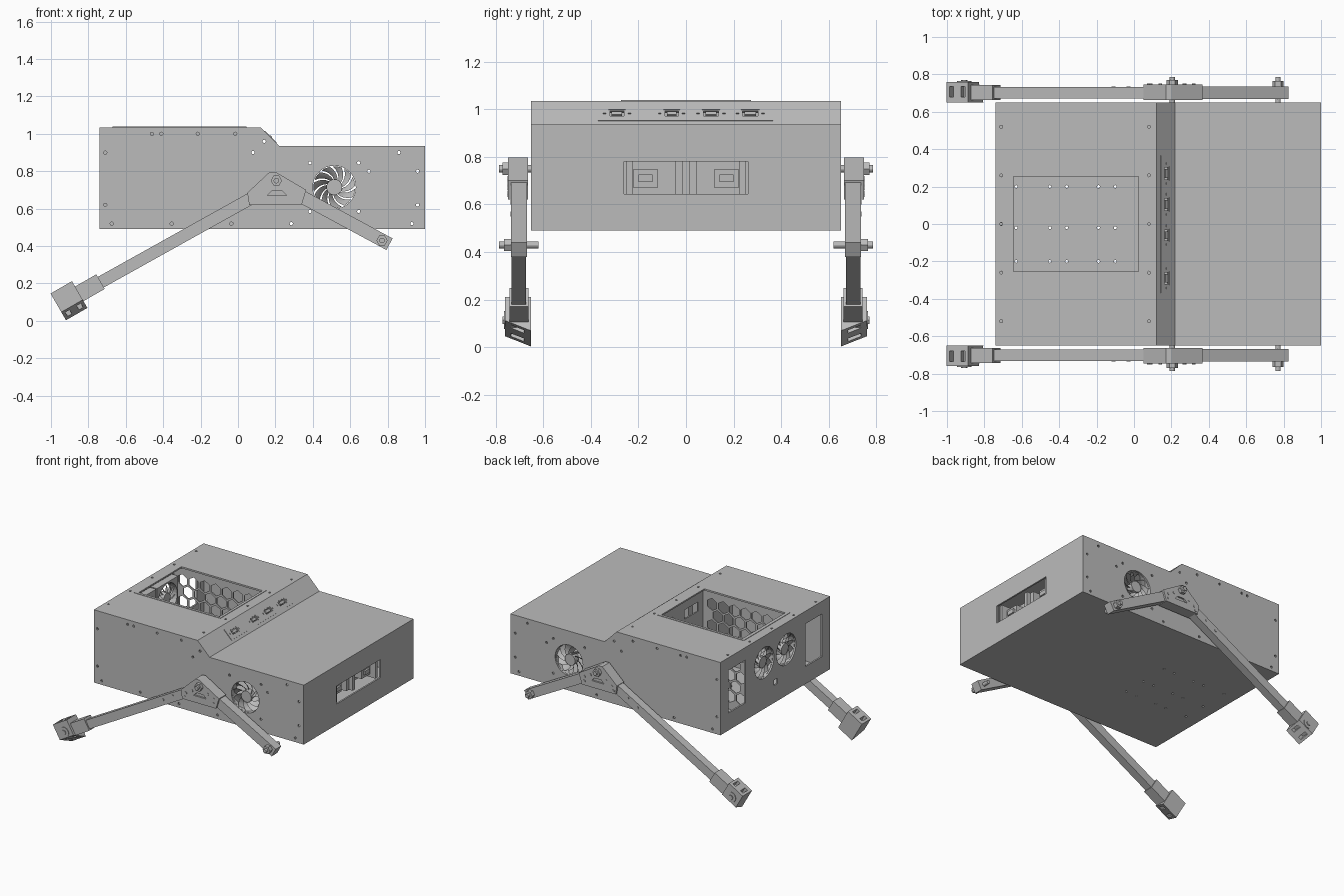
import bpy, bmesh
from math import sin, cos, pi
from mathutils import Vector

if "Cube" in bpy.data.objects:
    bpy.data.objects.remove(bpy.data.objects["Cube"])

grey = bpy.data.materials.new("sheet_metal_grey")
grey.use_nodes = True
colour = (0.5, 0.5, 0.5, 1)
grey.diffuse_color = colour
grey.node_tree.nodes["Principled BSDF"].inputs["Base Color"].default_value = colour

AXES = {"x": lambda u, v, w: (w, u, v),
        "y": lambda u, v, w: (u, w, v),
        "z": lambda u, v, w: (u, v, w)}


def prism(bm, pts, axis, a, b):
    """Extrude a 2D outline along an axis from a to b."""
    f = AXES[axis]
    lo = [bm.verts.new(f(u, v, a)) for u, v in pts]
    hi = [bm.verts.new(f(u, v, b)) for u, v in pts]
    bm.faces.new(lo)
    bm.faces.new(hi[::-1])
    n = len(pts)
    for i in range(n):
        j = (i + 1) % n
        bm.faces.new((lo[i], hi[i], hi[j], lo[j]))
    return lo, hi


def ring(u, v, r, n=24, turn=0.0):
    return [(u + r * cos(turn + 2 * pi * i / n), v + r * sin(turn + 2 * pi * i / n)) for i in range(n)]


def rect(u0, u1, v0, v1):
    return [(u0, v0), (u1, v0), (u1, v1), (u0, v1)]


def beam(p, q, width):
    """Outline of a straight bar between two points."""
    p, q = Vector(p), Vector(q)
    d = (q - p).normalized() * width / 2
    n = Vector((-d.y, d.x))
    return [tuple(p + n), tuple(p - n), tuple(q - n), tuple(q + n)]


def finish(bm, name):
    bmesh.ops.recalc_face_normals(bm, faces=bm.faces[:])
    mesh = bpy.data.meshes.new(name)
    bm.to_mesh(mesh)
    bm.free()
    mesh.materials.append(grey)
    ob = bpy.data.objects.new(name, mesh)
    bpy.context.collection.objects.link(ob)
    return ob


def part(name, *solids):
    bm = bmesh.new()
    for s in solids:
        prism(bm, *s)
    return finish(bm, name)


def cut(ob, solids):
    tool = part("cutter", *solids)
    tool.hide_render = True
    mod = ob.modifiers.new("cut", "BOOLEAN")
    mod.operation, mod.solver, mod.object = "DIFFERENCE", "EXACT", tool
    mod.use_self = True
    bpy.context.view_layer.objects.active = ob
    bpy.ops.object.modifier_apply(modifier=mod.name)
    bpy.data.objects.remove(tool)


def smooth(ob):
    bpy.ops.object.select_all(action="DESELECT")
    ob.select_set(True)
    bpy.context.view_layer.objects.active = ob
    bpy.ops.object.shade_smooth_by_angle()


def on_slope(s0, s1, h0, h1):
    """Outline lying on the sloped panel: s down the slope, h outwards."""
    k = 0.7071
    return [(0.12 + (s + h) * k, 1.035 + (h - s) * k) for s, h in rect(s0, s1, h0, h1)]


# Hollow stepped case
case = part("case", ([(-0.74, 0.49), (1, 0.49), (1, 0.935), (0.22, 0.935), (0.12, 1.035), (-0.74, 1.035)],
                     "y", -0.65, 0.65))
cut(case, [([(-0.728, 0.502), (0.988, 0.502), (0.988, 0.923), (0.215, 0.923), (0.115, 1.023), (-0.728, 1.023)],
            "y", -0.638, 0.638)])

ports = [(-0.29, 0.03), (-0.06, 0.028), (0.105, 0.032), (0.27, 0.032)]
holes = [(rect(-0.65, 0.03, -0.258, 0.258), "z", 1.0, 1.1),
         (rect(-0.26, 0.26, 0.645, 0.78), "x", 0.95, 1.05),
         (rect(-0.025, 0.015, 0.62, 0.66), "x", -0.78, -0.7)]
for y, w in ports:
    holes.append((on_slope(0.06, 0.09, -0.03, 0.02), "y", y - w, y + w))
screws = [(-0.71, 0.9), (-0.71, 0.62), (-0.46, 1.0), (-0.41, 1.0), (-0.215, 1.0), (-0.015, 1.0), (0.14, 0.96),
          (0.08, 0.9), (0.7, 0.8), (0.86, 0.9), (0.96, 0.8), (0.96, 0.62), (0.93, 0.52)]
screws += [(-0.675 + 0.32 * i, 0.52) for i in range(5)]
screws += [(0.515 + a * 0.13, 0.715 + b * 0.13) for a in (-1, 1) for b in (-1, 1)]
for s in (-1, 1):
    holes.append((ring(0.515, 0.715, 0.115, 32), "y", s * 0.6, s * 0.7))
    holes.append((ring(s * 0.13, 0.835, 0.115, 32), "x", -0.78, -0.7))
    holes.append((rect(s * 0.455 - 0.1, s * 0.455 + 0.1, 0.62, 0.94), "x", -0.78, -0.7))
    holes += [(ring(u, v, 0.009, 8), "y", s * 0.63, s * 0.66) for u, v in screws]
for x in (-0.71, 0.08):
    holes += [(ring(x, y, 0.008, 8), "z", 1.02, 1.05) for y in (-0.52, -0.26, 0, 0.26, 0.52)]
for x in (-0.63, -0.45, -0.36, -0.19, -0.1):
    holes += [(ring(x, y, 0.008, 8), "z", 0.48, 0.51) for y in (-0.2, -0.02, 0.2)]
cut(case, holes)

# Raised rim around the top opening
rim = part("opening_rim", (rect(-0.67, 0.045, -0.272, 0.272), "z", 1.03, 1.038))
cut(rim, [(rect(-0.645, 0.025, -0.253, 0.253), "z", 1.0, 1.1)])

# Honeycomb walls of the inner bay
for s, name in ((-1, "front_mesh_wall"), (1, "back_mesh_wall")):
    wall = part(name, (rect(-0.728, 0.06, 0.502, 1.023), "y", s * 0.285, s * 0.293))
    cells = []
    for row in range(5):
        for col in range(8 - row % 2):
            u = -0.66 + 0.092 * col + 0.046 * (row % 2)
            cells.append((ring(u, 0.6 + 0.08 * row, 0.045, 6, pi / 6), "y", s * 0.27, s * 0.31))
    cut(wall, cells)

# Cross wall with cable slots
cross = part("cross_wall", (rect(-0.638, 0.638, 0.502, 1.023), "x", 0.06, 0.07))
cut(cross, [(rect(y - 0.08, y + 0.08, 0.87, 0.94), "x", 0.0, 0.1) for y in (-0.15, 0.15)])

# Port panel on the slope
panel = part("port_panel", (on_slope(0.03, 0.12, -0.001, 0.004), "y", -0.37, 0.365))
cut(panel, [(on_slope(0.055, 0.095, -0.02, 0.02), "y", y - w - 0.006, y + w + 0.006) for y, w in ports])
for i, (y, w) in enumerate(ports):
    part("port_%d" % (i + 1), (on_slope(0.065, 0.085, -0.03, 0.003), "y", y - w + 0.008, y + w - 0.008))
    for e in (-1, 1):
        c = y + e * (w + 0.022)
        part("port_screw", (on_slope(0.069, 0.081, 0, 0.008), "y", c - 0.006, c + 0.006))

# Brackets behind the side window
solids = [(rect(-0.27, 0.27, 0.635, 0.79), "x", 0.86, 0.87),
          (rect(-0.045, 0.045, 0.64, 0.785), "x", 0.86, 0.93),
          (rect(-0.015, 0.015, 0.64, 0.785), "x", 0.86, 0.96)]
for s in (-1, 1):
    solids += [(rect(s * 0.12, s * 0.22, 0.67, 0.75), "x", 0.86, 0.94),
               (rect(s * 0.14, s * 0.2, 0.695, 0.725), "x", 0.93, 0.955),
               (rect(s * 0.225, s * 0.25, 0.645, 0.78), "x", 0.86, 0.98)]
part("window_bracket", *solids)
part("window_screws", *[(ring(y, z, 0.008, 8), "x", 0.995, 1.0) for y in (-0.27, 0, 0.27) for z in (0.635, 0.79)])


def fan(name, u, v, axis, face, inward):
    """Fan with housing, hub and swept blades; face is the outer plane."""
    def at(d):
        return face + inward * d
    house = part(name + "_housing", (rect(u - 0.125, u + 0.125, v - 0.125, v + 0.125), axis, at(0.014), at(0.065)))
    cut(house, [(ring(u, v, 0.115, 32), axis, at(0.0), at(0.1))])
    smooth(part(name + "_hub", (ring(u, v, 0.042), axis, at(0.012), at(0.06))))
    bm = bmesh.new()
    f = AXES[axis]
    for k in range(11):
        rows = []
        for i in range(5):
            r = 0.04 + 0.018 * i
            a = 2 * pi * k / 11 + 0.16 * i
            rows.append([bm.verts.new(f(u + r * cos(a + e), v + r * sin(a + e), at(d)))
                         for e, d in ((0, 0.018), (0.25, 0.032), (0.44, 0.052))])
        for p, q in zip(rows, rows[1:]):
            for j in (0, 1):
                bm.faces.new((p[j], p[j + 1], q[j + 1], q[j]))
    smooth(finish(bm, name + "_blades"))


fan("front_fan", 0.515, 0.715, "y", -0.65, 1)
fan("back_fan", 0.515, 0.715, "y", 0.65, -1)
fan("end_fan_a", 0.13, 0.835, "x", -0.74, 1)
fan("end_fan_b", -0.13, 0.835, "x", -0.74, 1)

# Folding legs on both sides
arm = Vector((0.866, 0.5))
up = Vector((-0.5, 0.866))
pivot = Vector((-0.905, 0.11))
for s, side in ((-1, "front"), (1, "back")):
    part(side + "_long_arm", (beam((0.18, 0.716), (-0.8, 0.17), 0.065), "y", s * 0.672, s * 0.732))
    part(side + "_short_arm", (beam((0.2, 0.74), (0.81, 0.41), 0.07), "y", s * 0.668, s * 0.734))
    bracket = part(side + "_bracket", ([(0.05, 0.685), (0.17, 0.797), (0.2, 0.797), (0.365, 0.7),
                                        (0.34, 0.62), (0.06, 0.62)], "y", s * 0.664, s * 0.747))
    cut(bracket, [([(0.155, 0.67), (0.26, 0.67), (0.235, 0.695), (0.18, 0.695)], "y", s * 0.735, s * 0.76)])
    part(side + "_socket", (beam((-0.735, 0.21), (-0.9, 0.115), 0.09), "y", s * 0.662, s * 0.742))

    # Foot block with a sloped sole and slots
    bm = bmesh.new()
    quad = [tuple(pivot + arm * a + up * b) for a, b in rect(-0.066, 0.066, -0.085, 0.08)]
    lo, hi = prism(bm, quad, "y", s * 0.65, s * 0.76)
    for v in hi[:2]:
        v.co += Vector((up.x, 0, up.y)) * 0.05
    foot = finish(bm, side + "_foot")
    slots = [(beam(pivot + arm * a + up * 0.03, pivot + arm * a + up * 0.1, 0.025), "y", s * 0.68, s * 0.735)
             for a in (-0.035, 0.035)]
    slots += [(beam(pivot + arm * a - up * 0.035, pivot + arm * a - up * 0.12, 0.025), "y", s * 0.68, s * 0.735)
              for a in (-0.035, 0.035)]
    cut(foot, slots)

    # Bolts, nuts and rivets
    hub = pivot + up * 0.005
    part(side + "_foot_bolt", (ring(*hub, 0.038), "y", s * 0.75, s * 0.764),
         (ring(*hub, 0.018, 6), "y", s * 0.75, s * 0.77))
    part(side + "_pivot_bolt", (ring(0.205, 0.75, 0.015, 12), "y", s * 0.64, s * 0.785),
         (ring(0.205, 0.75, 0.03, 6), "y", s * 0.745, s * 0.77))
    part(side + "_end_bolt", (ring(0.77, 0.43, 0.014, 12), "y", s * 0.62, s * 0.785),
         (ring(0.77, 0.43, 0.03, 6), "y", s * 0.73, s * 0.765))
    rivets = [(0.09, 0.67), (0.14, 0.7), (0.08, 0.64), (0.27, 0.71), (0.32, 0.685), (0.32, 0.65)]
    part(side + "_rivets", *[(ring(x, z, 0.01, 10), "y", s * 0.745, s * 0.75) for x, z in rivets],
         *[(ring(x, z, 0.01, 10), "y", s * 0.73, s * 0.736) for x, z in ((-0.03, 0.61), (-0.11, 0.56))])
